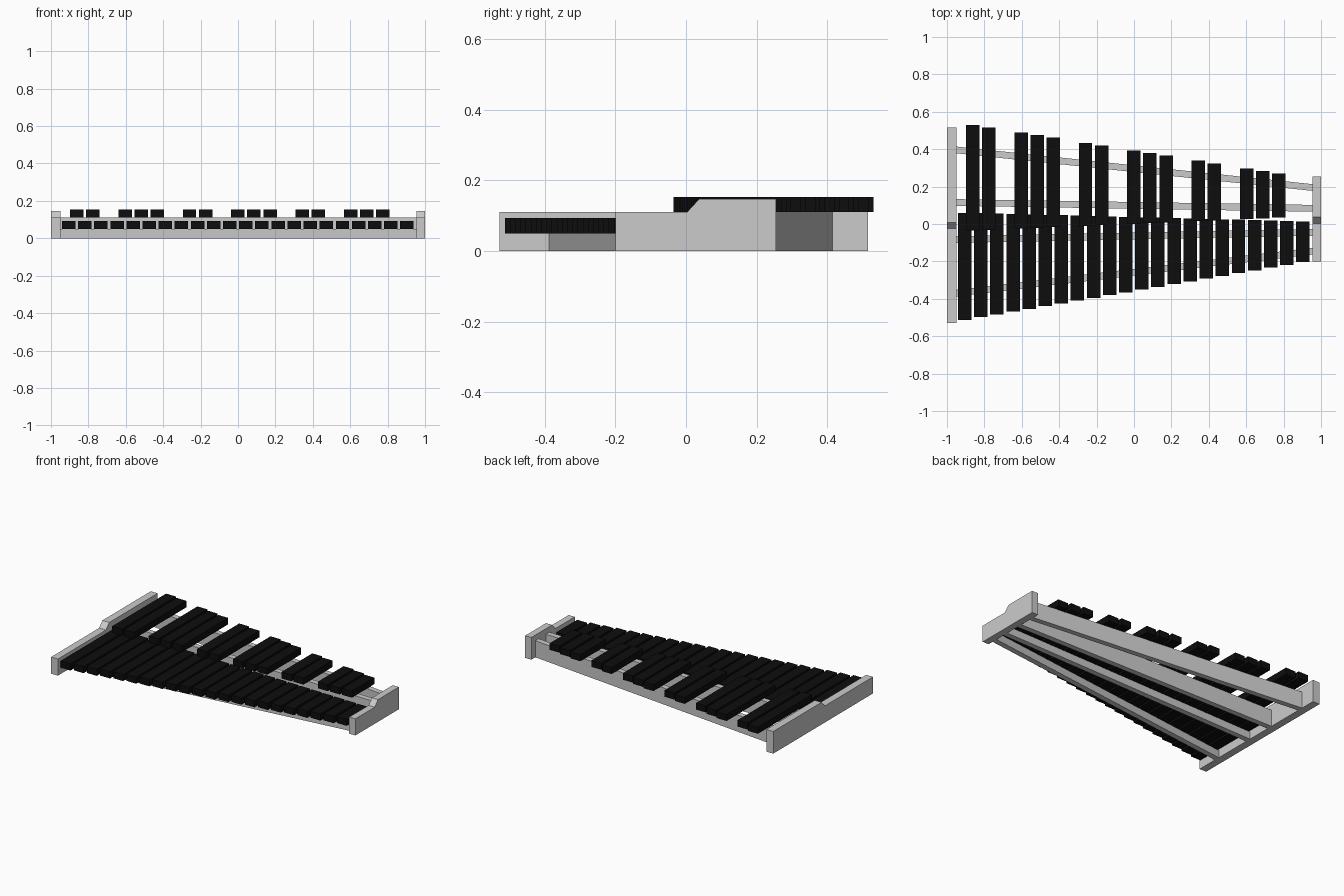
import bpy

if "Cube" in bpy.data.objects:
    bpy.data.objects.remove(bpy.data.objects["Cube"])

black = bpy.data.materials.new("black_bar")
black.diffuse_color = (0.004, 0.004, 0.004, 1)
black.use_nodes = True
black.node_tree.nodes["Principled BSDF"].inputs["Base Color"].default_value = black.diffuse_color


def prism(name, pts, axis, lo, hi, mat=None):
    """Extrude a 2D outline along x (points are y,z) or z (points are x,y)."""
    n = len(pts)
    if axis == "x":
        verts = [(e, a, b) for e in (lo, hi) for a, b in pts]
    else:
        verts = [(a, b, e) for e in (lo, hi) for a, b in pts]
    faces = [list(range(n))[::-1], list(range(n, 2 * n))]
    faces += [(i, (i + 1) % n, n + (i + 1) % n, n + i) for i in range(n)]
    me = bpy.data.meshes.new(name)
    me.from_pydata(verts, [], faces)
    if mat:
        me.materials.append(mat)
    ob = bpy.data.objects.new(name, me)
    bpy.context.collection.objects.link(ob)
    return ob


def lerp(a, b, t):
    return a + (b - a) * t


def bar(name, x, y0, y1, z0, z1):
    w = 0.036
    prism(name, [(x - w, y0), (x + w, y0), (x + w, y1), (x - w, y1)],
          "z", z0, z1, black)


PITCH, START = 0.0861, -0.905

# lower row of bars
for i in range(22):
    t = i / 21
    bar(f"lower_bar_{i + 1}", START + i * PITCH,
        lerp(-0.512, -0.204, t), lerp(0.06, 0.014, t), 0.049, 0.093)

# raised row of bars, grouped in twos and threes
for i in (0, 1, 3, 4, 5, 7, 8, 10, 11, 12, 14, 15, 17, 18, 19):
    t = i / 19
    bar(f"upper_bar_{i + 1}", START + (i + 0.5) * PITCH,
        lerp(-0.035, 0.034, t), lerp(0.53, 0.27, t), 0.11, 0.153)

# stepped end boards
for name, x0, x1, front, step, back in (
        ("left_end_board", -1, -0.95, -0.528, -0.025, 0.515),
        ("right_end_board", 0.955, 1, -0.2, 0.003, 0.255)):
    prism(name, [(front, 0), (back, 0), (back, 0.147), (step + 0.034, 0.147),
                 (step, 0.11), (front, 0.11)], "x", x0, x1)
# the back of the left board stays just under the bar tops

# converging rails: centre y at left and right, top height
for name, yl, yr, top in (("back_rail", 0.396, 0.195, 0.11),
                          ("inner_back_rail", 0.115, 0.084, 0.11),
                          ("inner_front_rail", -0.083, -0.045, 0.049),
                          ("front_rail", -0.37, -0.145, 0.049)):
    h, x0, x1 = 0.018, -0.95, 0.955
    prism(name, [(x0, yl - h), (x1, yr - h), (x1, yr + h), (x0, yl + h)],
          "z", 0, top)
